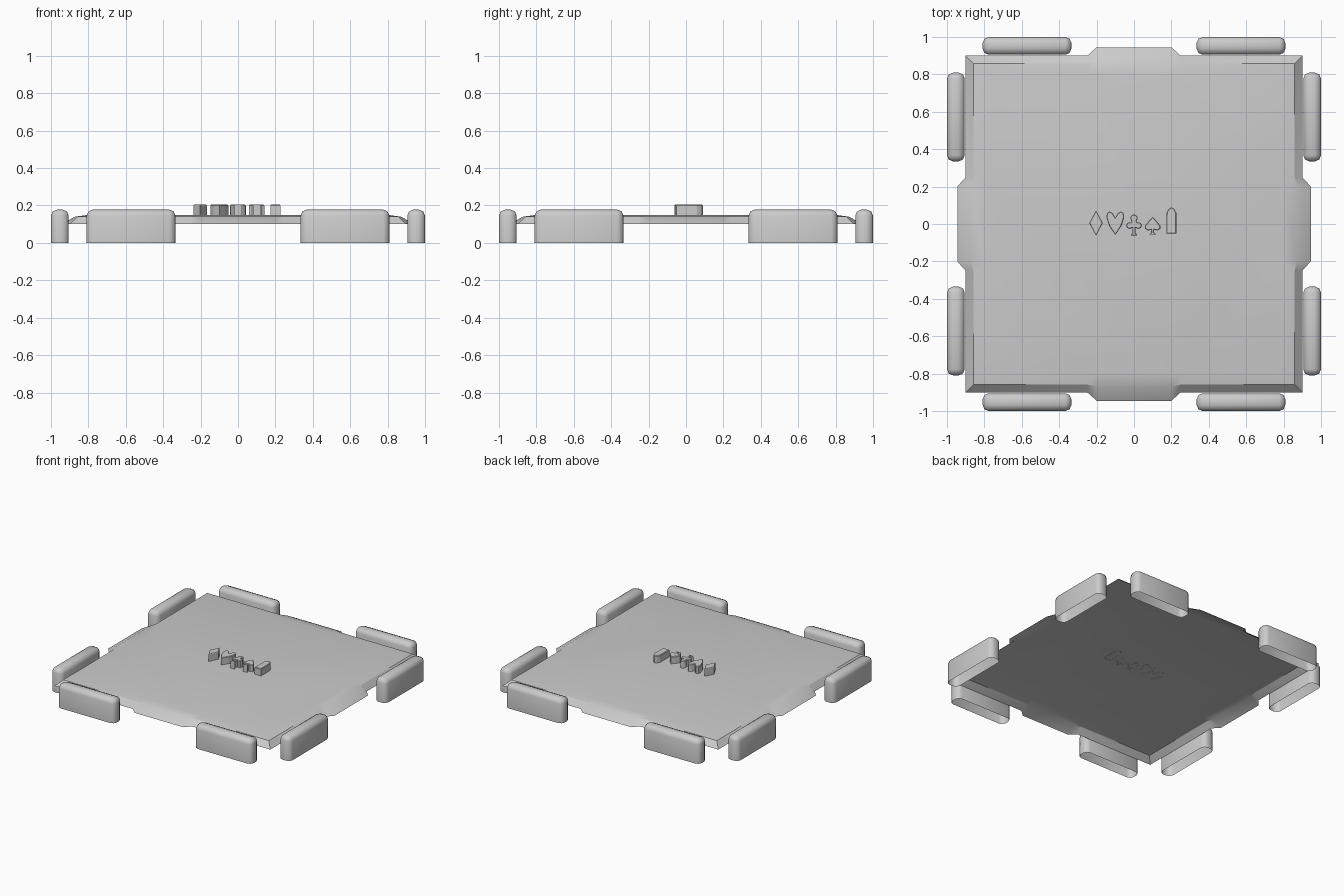
import bpy, bmesh, math
from mathutils import Matrix

if "Cube" in bpy.data.objects:
    bpy.data.objects.remove(bpy.data.objects["Cube"])

grey = bpy.data.materials.new("light grey")
grey.diffuse_color = (0.6, 0.6, 0.6, 1)
grey.use_nodes = True
grey.node_tree.nodes["Principled BSDF"].inputs["Base Color"].default_value = grey.diffuse_color


def finish(name, bm, smooth_angle=None):
    me = bpy.data.meshes.new(name)
    bm.to_mesh(me)
    bm.free()
    me.materials.append(grey)
    ob = bpy.data.objects.new(name, me)
    bpy.context.collection.objects.link(ob)
    if smooth_angle:
        bpy.ops.object.select_all(action='DESELECT')
        ob.select_set(True)
        bpy.context.view_layer.objects.active = ob
        bpy.ops.object.shade_smooth_by_angle(angle=math.radians(smooth_angle))
    return ob


def ring(bm, edge, bulge, z):
    """Square outline with a raised middle on each side, counter-clockwise."""
    side = [(-edge, -edge), (-0.25, -edge), (-0.2, -bulge), (0.2, -bulge), (0.25, -edge)]
    verts = []
    for k in range(4):
        c, s = round(math.cos(k * math.pi / 2)), round(math.sin(k * math.pi / 2))
        verts += [bm.verts.new((c * x - s * y, s * x + c * y, z)) for x, y in side]
    return verts


# Board: thin open shell with a sloping skirt
bm = bmesh.new()
rings = [ring(bm, 0.9, 0.945, 0.10), ring(bm, 0.858, 0.872, 0.14), ring(bm, 0.8, 0.8, 0.15)]
for a, b in zip(rings, rings[1:]):
    n = len(a)
    for i in range(n):
        j = (i + 1) % n
        bm.faces.new((a[i], a[j], b[j], b[i]))
bm.faces.new(rings[-1])
finish("board", bm, 30)

# Rounded rail pads, open underneath, two per side
for k in range(4):
    for s in (-1, 1):
        bm = bmesh.new()
        bmesh.ops.create_cube(bm, size=1)
        bmesh.ops.scale(bm, vec=(0.475, 0.095, 0.178), verts=bm.verts)
        bottom = [f for f in bm.faces if f.normal.z < -0.5]
        bmesh.ops.delete(bm, geom=bottom, context='FACES_ONLY')
        edges = [e for e in bm.edges if not e.is_boundary]
        bmesh.ops.bevel(bm, geom=edges, offset=0.033, segments=2, profile=0.5,
                        affect='EDGES', clamp_overlap=True)
        bmesh.ops.translate(bm, vec=(s * 0.572, -0.9525, 0.089), verts=bm.verts)
        bmesh.ops.transform(bm, matrix=Matrix.Rotation(k * math.pi / 2, 4, 'Z'), verts=bm.verts)
        finish(f"rail_pad_{k * 2 + (s > 0) + 1}", bm, 50)


def arc(cx, cy, r, a0, a1, n):
    return [(cx + r * math.cos(math.radians(a0 + (a1 - a0) * i / n)),
             cy + r * math.sin(math.radians(a0 + (a1 - a0) * i / n))) for i in range(n + 1)]


# Card-suit tokens: right half of each outline, bottom to top
tokens = {
    "diamond_token": (-0.203, [(0, -0.062), (0.036, 0.005), (0, 0.072)]),
    "heart_token": (-0.1, [(0, -0.058), (0.032, -0.012), (0.048, 0.035), (0.044, 0.058),
                           (0.032, 0.067), (0.014, 0.058), (0, 0.034)]),
    "club_token": (0.0, [(0.018, -0.062), (0.008, -0.045), (0.008, -0.02)]
                   + arc(0.024, -0.008, 0.018, -125, 120, 6)
                   + arc(0, 0.031, 0.02, -45, 90, 4)),
    "spade_token": (0.1, [(0.02, -0.057), (0.008, -0.045), (0.008, -0.03), (0.025, -0.035),
                          (0.041, -0.025), (0.041, -0.01), (0.022, 0.015), (0, 0.038)]),
    "pointed_token": (0.2, [(0.026, -0.05), (0.026, 0.06), (0.015, 0.08), (0, 0.09)]),
}
for name, (cx, half) in tokens.items():
    pts = half + [(-x, y) for x, y in reversed(half) if x > 1e-5]
    bm = bmesh.new()
    low = [bm.verts.new((cx + x, y, 0.149)) for x, y in pts]
    top = [bm.verts.new((cx + x, y, 0.2)) for x, y in pts]
    for i in range(len(pts)):
        j = (i + 1) % len(pts)
        bm.faces.new((low[i], low[j], top[j], top[i]))
    cap = bm.faces.new(top)
    bm.normal_update()
    # small bevelled rim on the top
    bmesh.ops.inset_region(bm, faces=[cap], thickness=0.004, depth=0.004)
    finish(name, bm)
